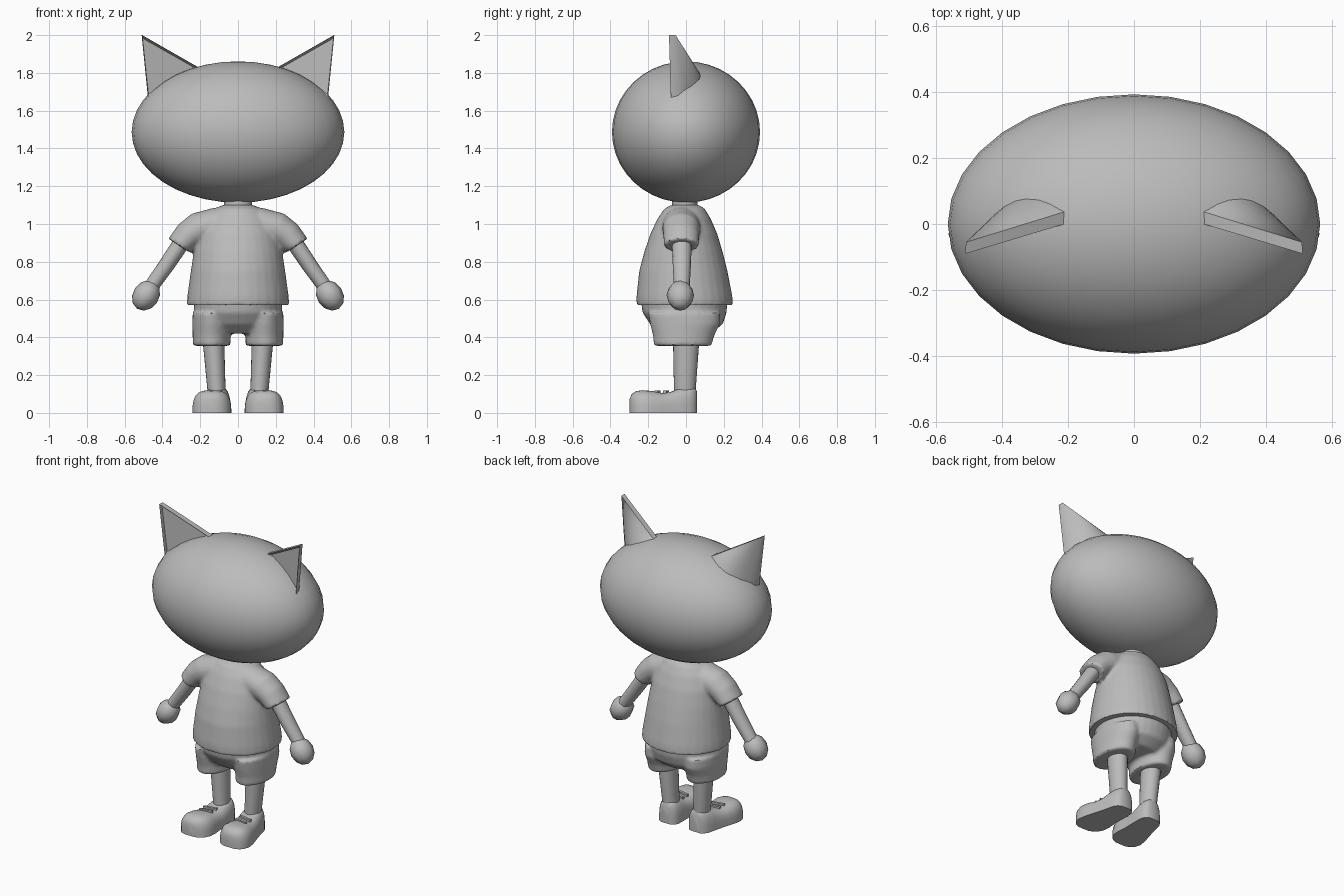
import bpy, bmesh, math
from mathutils import Vector as V, Matrix

if "Cube" in bpy.data.objects:
    bpy.data.objects.remove(bpy.data.objects["Cube"])

grey = bpy.data.materials.new("plain grey")
grey.diffuse_color = (0.5, 0.5, 0.5, 1)
grey.use_nodes = True
grey.node_tree.nodes["Principled BSDF"].inputs["Base Color"].default_value = grey.diffuse_color


def ring(c, u, v, n=24):
    """Ellipse of n points around c with half-axes u and v."""
    c, u, v = V(c), V(u), V(v)
    return [c + u * math.cos(2 * math.pi * i / n) + v * math.sin(2 * math.pi * i / n) for i in range(n)]


def loft(bm, rings):
    """Skin a list of equal-length rings and cap both ends."""
    vs = [[bm.verts.new(p) for p in r] for r in rings]
    n = len(vs[0])
    for a, b in zip(vs, vs[1:]):
        for i in range(n):
            bm.faces.new((a[i], a[(i + 1) % n], b[(i + 1) % n], b[i]))
    bm.faces.new(vs[0][::-1])
    bm.faces.new(vs[-1])


def flat_rings(rows, cx=0.0, n=32):
    """Horizontal ellipses from rows of (z, half width, front y, back y)."""
    return [ring((cx, (f + b) / 2, z), (w, 0, 0), (0, (b - f) / 2, 0), n) for z, w, f, b in rows]


def limb_rings(rows, y, s=1, n=24):
    """Rings along a path in the xz plane: (x, z, direction, in-plane radius, y radius)."""
    out = []
    for x, z, (dx, dz), r, ry in rows:
        nrm = V((-dz * s, 0, dx)).normalized() * r
        out.append(ring((x * s, y, z), nrm, (0, ry, 0), n))
    return out


def finish(name, bm, mirror=False, voxel=0, angle=40):
    bmesh.ops.recalc_face_normals(bm, faces=bm.faces[:])
    me = bpy.data.meshes.new(name)
    bm.to_mesh(me)
    bm.free()
    ob = bpy.data.objects.new(name, me)
    bpy.context.collection.objects.link(ob)
    me.materials.append(grey)
    if mirror:
        ob.modifiers.new("mirror", 'MIRROR')
    if voxel:
        m = ob.modifiers.new("fuse", 'REMESH')
        m.mode, m.voxel_size = 'VOXEL', voxel
        m = ob.modifiers.new("soften", 'SMOOTH')
        m.factor, m.iterations = 0.5, 3
    bpy.ops.object.select_all(action='DESELECT')
    ob.select_set(True)
    bpy.context.view_layer.objects.active = ob
    bpy.ops.object.convert(target='MESH')
    bpy.ops.object.shade_smooth_by_angle(angle=math.radians(angle))
    return ob


# Head: wide ellipsoid
bm = bmesh.new()
bmesh.ops.create_uvsphere(bm, u_segments=32, v_segments=20, radius=1,
                          matrix=Matrix.Translation((0, 0, 1.487)) @ Matrix.Diagonal((0.563, 0.392, 0.374, 1)))
finish("head", bm)

# Ears: hollowed triangular front, rounded back
bm = bmesh.new()
tip, inner, outer = V((0.51, -0.09, 2.0)), V((0.21, 0.0, 1.83)), V((0.477, -0.08, 1.67))
tip2, inner2, outer2 = V((0.508, -0.055, 2.0)), V((0.21, 0.037, 1.83)), V((0.475, -0.045, 1.67))
bulge = V((0.36, 0.155, 1.76))
arc = [inner2 * (1 - t) ** 2 + bulge * 2 * t * (1 - t) + outer2 * t * t for t in (i / 8 for i in range(9))]
a, b, c, a2 = [bm.verts.new(p) for p in (tip, inner, outer, tip2)]
back = [bm.verts.new(p) for p in arc]
front = bm.faces.new((a, b, c))
bm.faces.new((a, a2, back[0], b))
bm.faces.new((a, c, back[-1], a2))
bm.faces.new([c, b] + back)
for p, q in zip(back, back[1:]):
    bm.faces.new((a2, q, p))
bmesh.ops.recalc_face_normals(bm, faces=bm.faces[:])
bmesh.ops.inset_individual(bm, faces=[front], thickness=0.02, depth=-0.02)
finish("ears", bm, mirror=True)

# Neck
bm = bmesh.new()
loft(bm, flat_rings([(1.05, 0.075, -0.075, 0.06), (1.16, 0.075, -0.075, 0.06)]))
finish("neck", bm)

# Shirt: flared body fused with two drooping sleeves
bm = bmesh.new()
loft(bm, flat_rings([(0.57, 0.272, -0.262, 0.25), (0.62, 0.268, -0.262, 0.245), (0.75, 0.25, -0.248, 0.22),
                     (0.85, 0.235, -0.222, 0.195), (0.95, 0.215, -0.188, 0.165), (1.03, 0.18, -0.15, 0.13),
                     (1.08, 0.13, -0.115, 0.1), (1.1, 0.08, -0.08, 0.07)]))
for s in (1, -1):
    loft(bm, limb_rings([(0.06, 1.0, (1, -0.1), 0.085, 0.09), (0.11, 0.998, (1, -0.2), 0.09, 0.1),
                         (0.2, 0.975, (0.85, -0.5), 0.092, 0.1), (0.26, 0.94, (0.7, -0.7), 0.08, 0.095),
                         (0.312, 0.885, (0.55, -0.84), 0.068, 0.092)], -0.025, s))
finish("shirt", bm, voxel=0.011)

# Shorts: seat fused with two legs
bm = bmesh.new()
loft(bm, flat_rings([(0.6, 0.235, -0.24, 0.22), (0.53, 0.232, -0.23, 0.215), (0.47, 0.222, -0.19, 0.195),
                     (0.42, 0.18, -0.13, 0.13)]))
for s in (1, -1):
    loft(bm, flat_rings([(0.53, 0.1, -0.2, 0.18), (0.47, 0.102, -0.19, 0.18), (0.41, 0.1, -0.175, 0.15),
                         (0.355, 0.1, -0.17, 0.135)], 0.14 * s))
finish("shorts", bm, voxel=0.011)

# Arms
bm = bmesh.new()
d = (0.56, -0.83)
loft(bm, limb_rings([(0.28, 0.93, d, 0.045, 0.053), (0.38, 0.78, d, 0.042, 0.048), (0.48, 0.64, d, 0.038, 0.04)],
                    -0.022, n=16))
finish("arms", bm, mirror=True)

# Hands: coarse balls turned along the arms
bm = bmesh.new()
bmesh.ops.create_uvsphere(bm, u_segments=8, v_segments=6, radius=1,
                          matrix=Matrix.Translation((0.487, -0.03, 0.622)) @ Matrix.Rotation(math.radians(-34), 4, 'Y')
                          @ Matrix.Diagonal((0.07, 0.073, 0.085, 1)))
finish("hands", bm, mirror=True, angle=60)

# Legs
bm = bmesh.new()
loft(bm, [ring((0.13, 0, 0.45), (0.057, 0, 0), (0, 0.07, 0)), ring((0.128, 0, 0.35), (0.056, 0, 0), (0, 0.068, 0)),
          ring((0.112, -0.007, 0.09), (0.047, 0, 0), (0, 0.056, 0))])
finish("legs", bm, mirror=True)

# Shoes: flat sole, rounded top, toes turned out; rows of (y, centre x, half width, height)
bm = bmesh.new()
rows = [(0.058, 0.108, 0.034, 0.115), (0.045, 0.108, 0.056, 0.138), (0.02, 0.11, 0.07, 0.14),
        (-0.03, 0.115, 0.077, 0.132), (-0.08, 0.122, 0.083, 0.112), (-0.13, 0.13, 0.09, 0.106),
        (-0.18, 0.135, 0.1, 0.116), (-0.23, 0.139, 0.102, 0.12), (-0.265, 0.142, 0.088, 0.115),
        (-0.287, 0.144, 0.066, 0.1), (-0.298, 0.145, 0.036, 0.075)]
shoe = []
for y, cx, w, h in rows:
    pts = []
    for i in range(17):
        t = math.pi * i / 16
        co, si = math.cos(t), max(0.0, math.sin(t))
        pts.append(V((cx + math.copysign(abs(co) ** 0.65 * w, co), y, si ** 0.65 * h if 0 < i < 16 else 0)))
    shoe.append(pts)
loft(bm, shoe)
finish("shoes", bm, mirror=True, angle=50)

# Laces: two thin bars across each shoe
bm = bmesh.new()
for y in (-0.105, -0.15):
    bmesh.ops.create_cube(bm, size=1, matrix=Matrix.Translation((0.128, y, 0.11)) @ Matrix.Rotation(-0.2, 4, 'Z')
                          @ Matrix.Diagonal((0.085, 0.016, 0.018, 1)))
finish("laces", bm, mirror=True)
